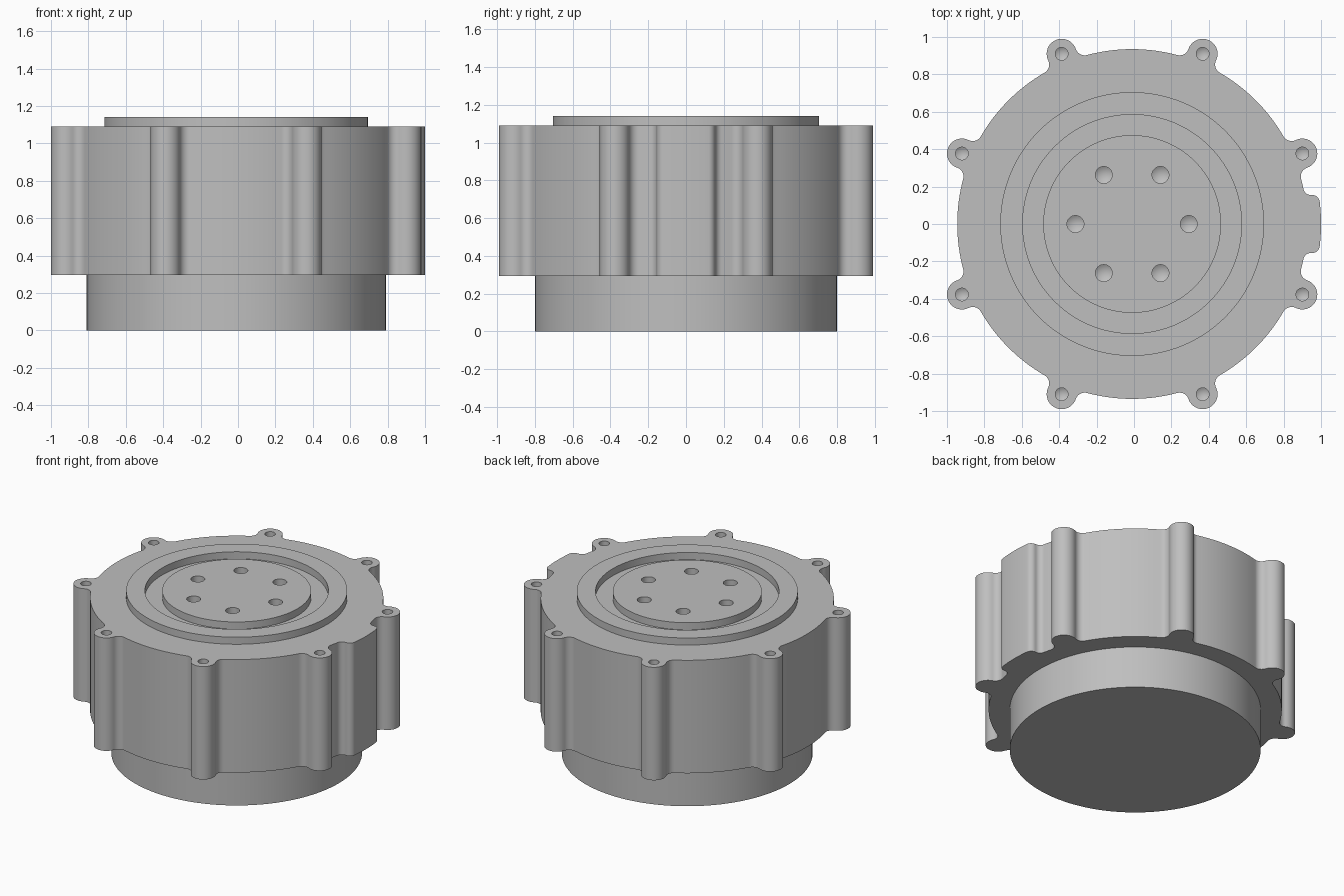
import bpy, bmesh
from math import sin, cos, pi, asin, atan2, radians
from mathutils import Matrix, Vector

cube = bpy.data.objects.get("Cube")
if cube:
    bpy.data.objects.remove(cube, do_unlink=True)

CENTRE_X = -0.01
BODY_R, BODY_BOTTOM, BODY_TOP, RIM_TOP = 0.935, 0.295, 1.09, 1.14
LUG_DIST, LUG_R, FILLET = 0.985, 0.08, 0.05

grey = bpy.data.materials.new("plain_grey")
grey.use_nodes = True
COLOUR = (0.52, 0.52, 0.52, 1)
grey.diffuse_color = COLOUR
grey.node_tree.nodes["Principled BSDF"].inputs["Base Color"].default_value = COLOUR


def make_object(name, bm):
    bmesh.ops.remove_doubles(bm, verts=bm.verts, dist=1e-5)
    bmesh.ops.recalc_face_normals(bm, faces=bm.faces)
    mesh = bpy.data.meshes.new(name)
    bm.to_mesh(mesh)
    bm.free()
    mesh.materials.append(grey)
    obj = bpy.data.objects.new(name, mesh)
    obj.location.x = CENTRE_X
    bpy.context.collection.objects.link(obj)
    return obj


def lathe(bm, profile, centre=(0, 0), steps=128):
    """Spin a closed (radius, height) profile around a vertical axis."""
    move = Matrix.Translation((centre[0], centre[1], 0))
    verts = [bm.verts.new(move @ Vector((r, 0, z))) for r, z in profile]
    edges = [bm.edges.new((a, b)) for a, b in zip(verts, verts[1:])]
    if profile[0][0] > 0:
        edges.append(bm.edges.new((verts[-1], verts[0])))
    bmesh.ops.spin(bm, geom=verts + edges, cent=(*centre, 0), axis=(0, 0, 1),
                   angle=2 * pi, steps=steps, use_merge=False)
    bmesh.ops.remove_doubles(bm, verts=bm.verts, dist=1e-5)


def arc(cx, cy, r, start, end, n=10):
    angles = [start + (end - start) * i / n for i in range(n + 1)]
    return [Vector((cx + r * cos(a), cy + r * sin(a))) for a in angles]


def polar(r, a):
    return r * cos(a), r * sin(a)


# Housing outline: eight filleted screw lugs and one connector pad on the left
lug_angles = [radians(22.5 + 45 * i) for i in range(8)]
spread = 2 * asin((LUG_R + FILLET) / 2 / LUG_DIST)
turn = pi / 2 - spread / 2


def lug(angle):
    pts = arc(*polar(LUG_DIST, -spread), FILLET, pi - spread, turn)
    pts += arc(LUG_DIST, 0, LUG_R, turn - pi, pi - turn, 24)
    pts += arc(*polar(LUG_DIST, spread), FILLET, -turn, spread - pi)
    return [Matrix.Rotation(angle, 2) @ p for p in pts]


corner = asin(0.115 / 0.97)
notch = atan2(0.195, 0.955)
pad = arc(0, 0, 1.01, 0, corner)
pad += arc(*polar(0.97, corner), 0.04, corner, pi / 2)
pad += arc(0.955, 0.195, 0.04, -pi / 2, notch - pi)
pad += arc(0, 0, BODY_R, notch, lug_angles[0] - spread, 3)

outline = list(pad)
for i, angle in enumerate(lug_angles):
    outline += lug(angle)
    if i < 7:
        outline += arc(0, 0, BODY_R, angle + spread, lug_angles[i + 1] - spread, 16)
outline += [Vector((p.x, -p.y)) for p in reversed(pad)]

# Drop repeated points where arcs meet
clean = [p for i, p in enumerate(outline) if (p - outline[i - 1]).length > 1e-4]

bm = bmesh.new()
base_face = bm.faces.new([bm.verts.new((p.x, p.y, BODY_BOTTOM)) for p in clean])
top = bmesh.ops.extrude_face_region(bm, geom=[base_face])["geom"]
bmesh.ops.translate(bm, vec=(0, 0, BODY_TOP - BODY_BOTTOM),
                    verts=[v for v in top if isinstance(v, bmesh.types.BMVert)])
housing = make_object("housing", bm)

# Lower round base
bm = bmesh.new()
lathe(bm, [(0, 0), (0.8, 0), (0.8, 0.32), (0, 0.32)])
base = make_object("base", bm)

# Raised rim ring and central mounting disc, with a groove between
bm = bmesh.new()
lathe(bm, [(0.585, 1.08), (0.705, 1.08), (0.705, RIM_TOP), (0.585, RIM_TOP)])
rim = make_object("rim_ring", bm)
bm = bmesh.new()
lathe(bm, [(0, 1.07), (0.475, 1.07), (0.475, RIM_TOP), (0, RIM_TOP)])
disc = make_object("mounting_disc", bm)

# Blind drilled holes with conical ends
bm = bmesh.new()


def drill(centre, r, surface, depth):
    lathe(bm, [(0, surface + 0.1), (r, surface + 0.1), (r, surface - depth),
               (0, surface - depth - 0.6 * r)], centre, 32)


for angle in lug_angles:
    drill(polar(LUG_DIST, angle), 0.034, BODY_TOP, 0.2)
for i in range(6):
    drill(polar(0.303, i * pi / 3), 0.045, RIM_TOP, 0.2)
cutter = make_object("hole_cutter", bm)
cutter.hide_render = True

for obj in (housing, disc):
    bpy.context.view_layer.objects.active = obj
    mod = obj.modifiers.new("holes", "BOOLEAN")
    mod.operation = "DIFFERENCE"
    mod.solver = "EXACT"
    mod.object = cutter
    bpy.ops.object.modifier_apply(modifier=mod.name)
bpy.data.objects.remove(cutter, do_unlink=True)

# Smooth curved walls, keep rims crisp
bpy.ops.object.select_all(action="DESELECT")
for obj in (housing, base, rim, disc):
    obj.select_set(True)
bpy.context.view_layer.objects.active = housing
bpy.ops.object.shade_smooth_by_angle(angle=radians(30))
